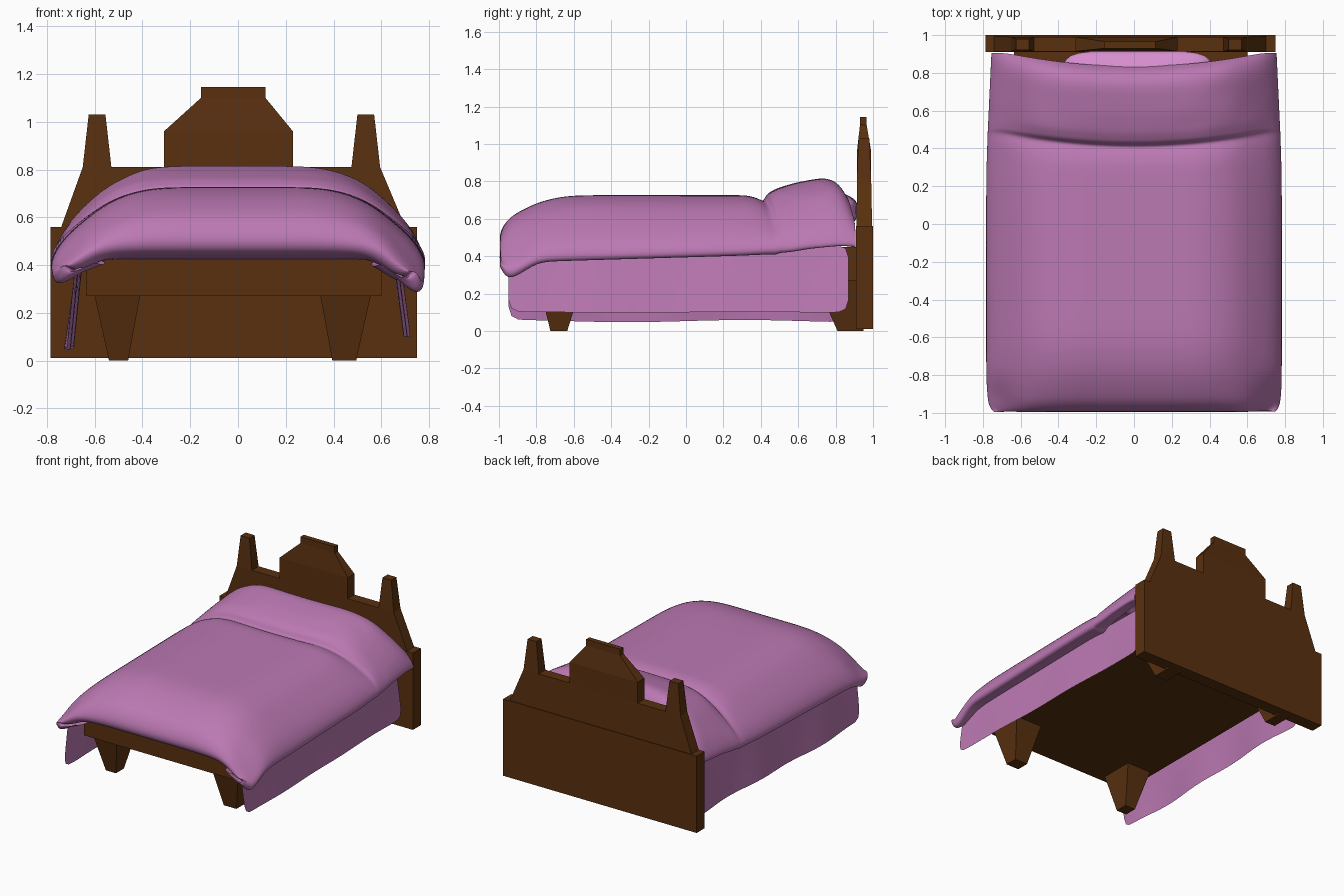
import bpy, bmesh, math
from mathutils import Vector, noise

if "Cube" in bpy.data.objects:
    bpy.data.objects.remove(bpy.data.objects["Cube"])


def material(name, rgb):
    m = bpy.data.materials.new(name)
    m.diffuse_color = (*rgb, 1)
    m.use_nodes = True
    m.node_tree.nodes["Principled BSDF"].inputs["Base Color"].default_value = m.diffuse_color
    return m


WOOD = material("dark_wood", (0.10, 0.030, 0.005))
CLOTH = material("pink_cloth", (0.50, 0.19, 0.45))
PILLOW = material("light_pink_cloth", (0.68, 0.27, 0.62))


def finish(name, bm, mat, levels=0):
    bmesh.ops.recalc_face_normals(bm, faces=bm.faces)
    me = bpy.data.meshes.new(name)
    bm.to_mesh(me)
    bm.free()
    me.materials.append(mat)
    ob = bpy.data.objects.new(name, me)
    bpy.context.collection.objects.link(ob)
    if levels:
        mod = ob.modifiers.new("Smooth", 'SUBSURF')
        mod.levels = mod.render_levels = levels
        for p in me.polygons:
            p.use_smooth = True
    return ob


def frusta(name, blocks, mat):
    """Tapered boxes; each is (z0, (x0, x1, y0, y1), z1, (x0, x1, y0, y1))."""
    bm = bmesh.new()
    for z0, a, z1, b in blocks:
        rings = []
        for z, (x0, x1, y0, y1) in ((z0, a), (z1, b)):
            rings.append([bm.verts.new((x, y, z)) for x, y in
                          ((x0, y0), (x1, y0), (x1, y1), (x0, y1))])
        lo, hi = rings
        bm.faces.new(lo)
        bm.faces.new(hi)
        for i in range(4):
            j = (i + 1) % 4
            bm.faces.new((lo[i], lo[j], hi[j], hi[i]))
    return finish(name, bm, mat)


def sheet(name, rows, mat, levels):
    bm = bmesh.new()
    vs = [[bm.verts.new(p) for p in r] for r in rows]
    for a, b in zip(vs, vs[1:]):
        for i in range(len(a) - 1):
            bm.faces.new((a[i], a[i + 1], b[i + 1], b[i]))
    ob = finish(name, bm, mat, levels)
    return ob


def lerp_table(table, t):
    if t <= table[0][0]:
        return table[0][1]
    for (a, p), (b, q) in zip(table, table[1:]):
        if t <= b:
            return p + (q - p) * (t - a) / (b - a)
    return table[-1][1]


# Headboard: lower slab, shoulders, two posts and stepped centre crest
frusta("headboard_lower", [(0.01, (-0.785, 0.75, 0.91, 1.0), 0.56, (-0.785, 0.75, 0.91, 1.0))], WOOD)
frusta("headboard_shoulders", [(0.56, (-0.74, 0.70, 0.912, 0.995), 0.81, (-0.65, 0.595, 0.914, 0.99))], WOOD)
for side, b0, b1, t0, t1 in (("left", -0.65, -0.53, -0.625, -0.555), ("right", 0.475, 0.595, 0.50, 0.57)):
    frusta(f"headboard_post_{side}", [(0.81, (b0, b1, 0.914, 0.99), 1.03, (t0, t1, 0.922, 0.98))], WOOD)
frusta("headboard_crest", [
    (0.81, (-0.31, 0.23, 0.914, 0.99), 0.96, (-0.31, 0.23, 0.914, 0.99)),
    (0.96, (-0.31, 0.23, 0.914, 0.99), 1.10, (-0.155, 0.115, 0.93, 0.966)),
    (1.10, (-0.155, 0.115, 0.93, 0.966), 1.145, (-0.155, 0.115, 0.93, 0.966))], WOOD)

# Bed frame and tapered legs
frusta("bed_frame", [(0.27, (-0.635, 0.60, -0.84, 0.91), 0.45, (-0.635, 0.60, -0.84, 0.91))], WOOD)
for side, b, t in (("left", (-0.54, -0.46), (-0.60, -0.41)), ("right", (0.395, 0.495), (0.345, 0.555))):
    frusta(f"front_leg_{side}", [(0, (*b, -0.725, -0.635), 0.27, (*t, -0.79, -0.55))], WOOD)
    frusta(f"back_leg_{side}", [(0, (*b, 0.81, 0.95), 0.27, (*t, 0.69, 0.95))], WOOD)

# Hanging side sheets
for name, s, z_low, wave in (("side_sheet_right", 1, 0.10, 0.002), ("side_sheet_left", -1, 0.053, 0.006)):
    rows = []
    for i in range(19):
        y = -0.95 + 1.82 * i / 18
        slant = 0.045 * (1 - i / 18)
        rows.append([(s * (0.64 + slant * 0.8 + k * (0.05 + wave * 2 * math.sin(9 * y))),
                      y, 0.46 + k * (z_low + wave * math.sin(5 * y) - 0.46)) for k in (0, 0.33, 0.67, 1)])
    sheet(name, rows, CLOTH, 1)

# Blanket: half cross-section (x, height fraction), draped along stations
SECTION = [(0, 1), (0.1, 1), (0.2, 1), (0.3, 1), (0.4, 0.97), (0.5, 0.88), (0.58, 0.75), (0.65, 0.59),
           (0.71, 0.44), (0.755, 0.29), (0.785, 0.13), (0.782, 0.02), (0.75, -0.02), (0.64, 0.12)]
SECTION = [(-x, f) for x, f in SECTION[:0:-1]] + SECTION
# (y, crown height, hem height, width factor); the first two tuck under the foot
STATIONS = [(-0.83, 0.425, 0.425, 0.86), (-0.93, 0.44, 0.42, 0.88), (-0.98, 0.455, 0.425, 0.91),
            (-1.0, 0.50, 0.42, 0.94), (-0.985, 0.55, 0.40, 0.965), (-0.95, 0.60, 0.38, 0.985),
            (-0.90, 0.635, 0.37, 0.995), (-0.8, 0.685, 0.37, 1), (-0.7, 0.712, 0.372, 1), (-0.6, 0.726, 0.375, 1)]
STATIONS += [(y, 0.726, 0.375 + 0.03 * (y + 0.6), 1) for y in (-0.4, -0.2, 0.0, 0.15, 0.25)]
STATIONS += [(y, 0.726 if y < 0.8 else 0.726 - 0.6 * (y - 0.8), 0.40 + 0.075 * (y - 0.25), 1 - 0.06 * (y - 0.25))
             for y in (0.31, 0.35, 0.38, 0.40, 0.415, 0.43, 0.45, 0.48, 0.52, 0.58, 0.65, 0.72, 0.77, 0.81, 0.835)]
BULGE = [(0.31, 0), (0.37, -0.012), (0.41, -0.04), (0.43, 0.005), (0.48, 0.035), (0.58, 0.066),
         (0.72, 0.092), (0.77, 0.085), (0.81, 0.06), (0.835, 0.025)]
rows = []
for y0, crown, hem, w in STATIONS:
    row = []
    for sx, f in SECTION:
        x = sx * w
        z = hem + (crown - hem) * f
        y = y0
        a = abs(sx)
        # pillow bulge and its curved crease, spreading toward the head corners
        z += lerp_table(BULGE, y0) * max(0, 1 - (a / 0.8) ** 4)
        if y0 > 0.3:
            y += min(1, (a / 0.7) ** 2) * 0.07 * min(1, (y0 - 0.25) / 0.16)
            n = noise.noise(Vector((sx * 9, y0 * 9, 0)))
            z += 0.007 * n * min(1, a * 2)
        # bunched foot corners
        d = math.hypot(a - 0.73, y0 + 0.95)
        g = math.exp(-(d / 0.085) ** 2) * max(0, 1 - max(0, f) * 0.9)
        if y0 < -0.75:
            z -= g * (0.13 if sx > 0 else 0.08)
            p = Vector((sx * 25, y0 * 25, f * 6))
            z += g * 0.04 * noise.noise(p)
            y += g * 0.03 * noise.noise(p + Vector((7, 3, 1)))
            x += g * 0.03 * noise.noise(p + Vector((2, 9, 5)))
        row.append((x, max(y, -1.0), z))
    rows.append(row)
sheet("blanket", rows, CLOTH, 2)

# Pillow peeking out at the head end
bm = bmesh.new()
bmesh.ops.create_cube(bm, size=2)
bmesh.ops.subdivide_edges(bm, edges=bm.edges[:], cuts=2, use_grid_fill=True)
for v in bm.verts:
    pinch = 1 - 0.5 * max(abs(v.co.x), abs(v.co.y)) ** 4
    v.co = Vector((0.02 + v.co.x * 0.40, 0.70 + v.co.y * 0.215, 0.645 + v.co.z * 0.125 * pinch))
finish("pillow", bm, PILLOW, 2)
